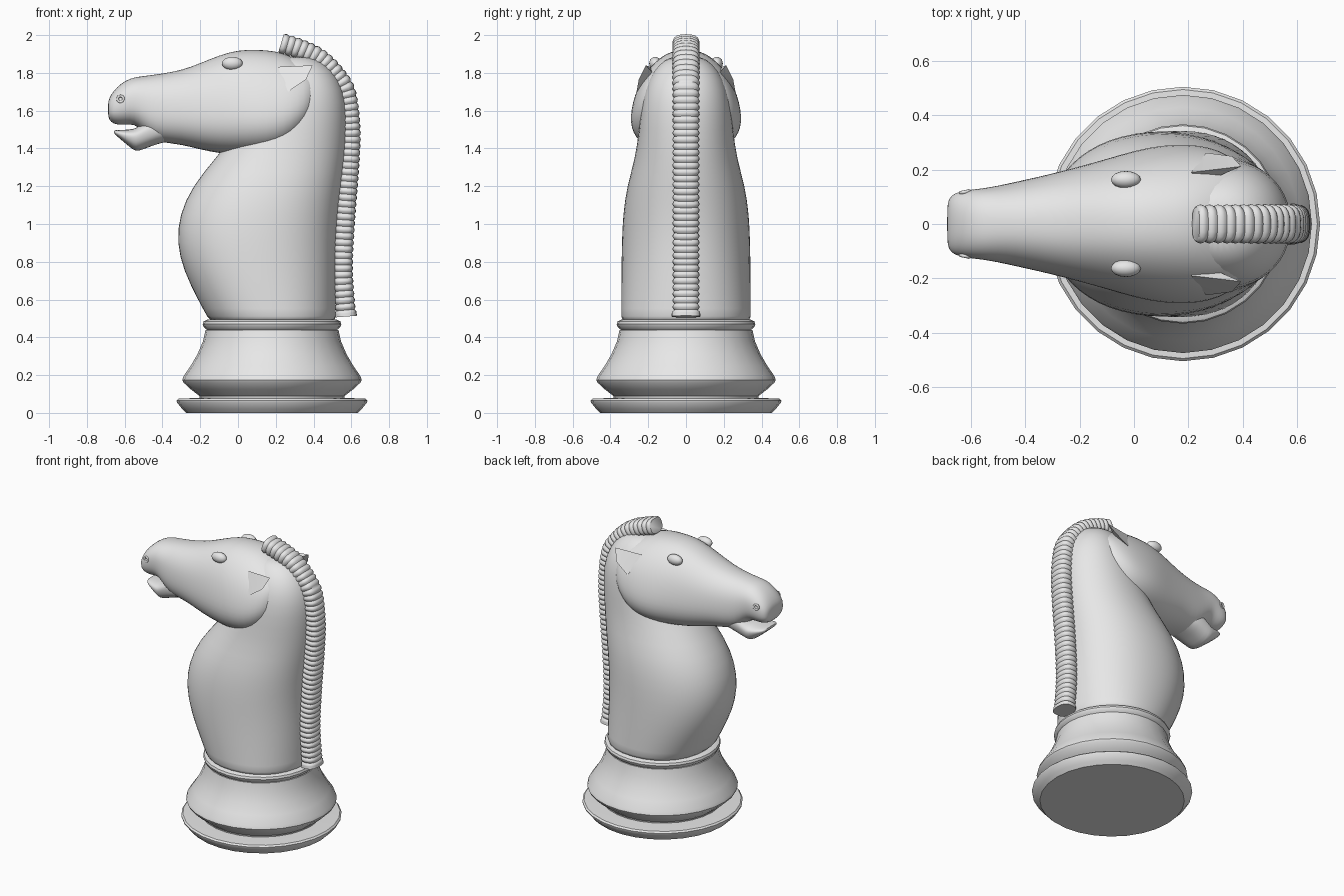
import bpy, bmesh, math
from mathutils import Vector

if "Cube" in bpy.data.objects:
    bpy.data.objects.remove(bpy.data.objects["Cube"], do_unlink=True)

grey = bpy.data.materials.new("plain grey")
grey.use_nodes = True
grey.diffuse_color = (0.8, 0.8, 0.8, 1)
grey.node_tree.nodes["Principled BSDF"].inputs["Base Color"].default_value = (0.8, 0.8, 0.8, 1)


def finish(bm, name, angle=40, subdiv=0):
    bmesh.ops.recalc_face_normals(bm, faces=bm.faces)
    mesh = bpy.data.meshes.new(name)
    bm.to_mesh(mesh)
    bm.free()
    mesh.materials.append(grey)
    ob = bpy.data.objects.new(name, mesh)
    bpy.context.collection.objects.link(ob)
    if subdiv:
        mod = ob.modifiers.new("smooth", 'SUBSURF')
        mod.levels = mod.render_levels = subdiv
    bpy.ops.object.select_all(action='DESELECT')
    ob.select_set(True)
    bpy.context.view_layer.objects.active = ob
    bpy.ops.object.shade_smooth_by_angle(angle=math.radians(angle))
    return ob


def loft(name, rings, angle=40, subdiv=0):
    """Skin a list of equal rings and cap both ends."""
    bm = bmesh.new()
    rows = [[bm.verts.new(p) for p in ring] for ring in rings]
    n = len(rows[0])
    for a, b in zip(rows, rows[1:]):
        for i in range(n):
            j = (i + 1) % n
            bm.faces.new((a[i], a[j], b[j], b[i]))
    bm.faces.new(rows[0])
    bm.faces.new(rows[-1])
    return finish(bm, name, angle, subdiv)


def oval(n, e=1.0):
    """Unit superellipse; smaller e is squarer."""
    pts = []
    for i in range(n):
        t = math.tau * i / n
        c, s = math.cos(t), math.sin(t)
        pts.append((math.copysign(abs(c) ** e, c), math.copysign(abs(s) ** e, s)))
    return pts


# Turned base
CX = 0.18


def lathe(name, profile, n=28):
    loft(name, [[(CX + r * c, r * s, z) for c, s in oval(n)] for r, z in profile], 35)


lathe("base_plate", [(0.455, 0), (0.475, 0.02), (0.503, 0.055), (0.505, 0.065),
                     (0.495, 0.075), (0.38, 0.08)])
lathe("base_body", [(0.38, 0.07), (0.385, 0.09), (0.43, 0.125), (0.468, 0.16), (0.475, 0.175),
                    (0.468, 0.195), (0.43, 0.25), (0.395, 0.31), (0.365, 0.38), (0.352, 0.44)])
lathe("base_collar", [(0.345, 0.44), (0.362, 0.455), (0.367, 0.47), (0.362, 0.485), (0.34, 0.495)])

# Neck: height, front x, back x, half width
neck = [(0.47, -0.14, 0.52, 0.345), (0.5, -0.16, 0.52, 0.345), (0.6, -0.215, 0.52, 0.345),
        (0.75, -0.29, 0.52, 0.344), (0.9, -0.328, 0.52, 0.342), (1.05, -0.313, 0.53, 0.336),
        (1.2, -0.245, 0.55, 0.315), (1.35, -0.12, 0.57, 0.27), (1.5, 0.0, 0.58, 0.25),
        (1.65, 0.08, 0.58, 0.235), (1.77, 0.13, 0.54, 0.2), (1.85, 0.18, 0.47, 0.14),
        (1.89, 0.22, 0.39, 0.08)]
loft("neck", [[((f + b) / 2 + (b - f) / 2 * c, w * s, z) for c, s in oval(28, 0.93)]
              for z, f, b, w in neck], 60, 1)


# Head and jaw: x, bottom z, top z, half width, how much wider the lower side is
def head_loft(name, sections, e):
    loft(name, [[(x, w * c * (1 - k * s), (lo + hi) / 2 + (hi - lo) / 2 * s)
                 for c, s in oval(28, e)] for x, lo, hi, w, k in sections], 60, 1)


head_loft("head", [
    (-0.688, 1.58, 1.64, 0.06, 0), (-0.683, 1.55, 1.665, 0.095, 0), (-0.66, 1.53, 1.705, 0.115, 0),
    (-0.62, 1.523, 1.745, 0.125, 0), (-0.57, 1.528, 1.772, 0.13, 0), (-0.53, 1.52, 1.78, 0.136, 0.02),
    (-0.47, 1.45, 1.788, 0.148, 0.05), (-0.4, 1.43, 1.797, 0.163, 0.08), (-0.3, 1.42, 1.815, 0.185, 0.1),
    (-0.2, 1.393, 1.852, 0.21, 0.14), (-0.1, 1.373, 1.895, 0.235, 0.18), (0.0, 1.365, 1.923, 0.262, 0.22),
    (0.1, 1.362, 1.925, 0.28, 0.25), (0.2, 1.372, 1.918, 0.283, 0.25), (0.28, 1.41, 1.89, 0.275, 0.22),
    (0.35, 1.475, 1.855, 0.25, 0.16), (0.4, 1.55, 1.82, 0.21, 0.08), (0.42, 1.62, 1.77, 0.14, 0)], 0.85)
head_loft("lower_jaw", [
    (-0.656, 1.48, 1.495, 0.06, 0), (-0.645, 1.468, 1.498, 0.08, 0), (-0.6, 1.43, 1.498, 0.1, -0.1),
    (-0.55, 1.388, 1.503, 0.112, -0.15), (-0.53, 1.384, 1.515, 0.116, -0.15),
    (-0.47, 1.408, 1.56, 0.125, -0.1), (-0.4, 1.432, 1.6, 0.13, 0), (-0.3, 1.45, 1.6, 0.1, 0)], 0.8)

# Paired ears, brows and nostrils
for side, word in ((1, "left"), (-1, "right")):
    bm = bmesh.new()
    top, tip, edge, low, dent, root = [bm.verts.new((x, side * y, z)) for x, y, z in (
        (0.21, 0.19, 1.832), (0.395, 0.212, 1.84), (0.36, 0.25, 1.765),
        (0.265, 0.262, 1.70), (0.3, 0.225, 1.79), (0.25, 0.15, 1.77))]
    for f in ((top, dent, tip), (tip, dent, edge), (edge, dent, low), (low, dent, top),
              (top, tip, root), (tip, edge, root), (edge, low, root), (top, root, low)):
        bm.faces.new(f)
    finish(bm, word + "_ear", 50)

    bm = bmesh.new()
    bmesh.ops.create_uvsphere(bm, u_segments=16, v_segments=10, radius=1)
    for v in bm.verts:
        v.co = Vector((-0.03 + 0.055 * v.co.x, side * (0.163 + 0.032 * v.co.y), 1.85 + 0.035 * v.co.z))
    finish(bm, word + "_brow", 60)

    bpy.ops.mesh.primitive_torus_add(location=(-0.622, side * 0.118, 1.662), major_segments=16,
                                     minor_segments=8, major_radius=0.016, minor_radius=0.007,
                                     rotation=(math.pi / 2, 0, side * 0.2))
    ring = bpy.context.object
    ring.name = word + "_nostril"
    ring.data.materials.append(grey)
    bpy.ops.object.shade_smooth_by_angle(angle=math.radians(60))

# Ribbed mane swept down the back of the neck
path = [Vector((x, 0, z)) for x, z in (
    (0.228, 1.957), (0.33, 1.925), (0.43, 1.875), (0.515, 1.79), (0.572, 1.69), (0.595, 1.5),
    (0.588, 1.3), (0.565, 1.0), (0.555, 0.75), (0.572, 0.51))]
dense = []
for i in range(len(path) - 1):
    p0, p1, p2, p3 = (path[max(0, min(len(path) - 1, i + k))] for k in (-1, 0, 1, 2))
    for j in range(20):
        t = j / 20
        dense.append(0.5 * (2 * p1 + (p2 - p0) * t + (2 * p0 - 5 * p1 + 4 * p2 - p3) * t * t
                            + (3 * p1 - p0 - 3 * p2 + p3) * t ** 3))
dense.append(path[-1])
lengths = [0]
for a, b in zip(dense, dense[1:]):
    lengths.append(lengths[-1] + (b - a).length)


def along(d):
    for i in range(len(dense) - 1):
        if d <= lengths[i + 1]:
            t = (d - lengths[i]) / (lengths[i + 1] - lengths[i])
            return dense[i].lerp(dense[i + 1], t), (dense[i + 1] - dense[i]).normalized()
    return dense[-1], (dense[-1] - dense[-2]).normalized()


RIBS = 48
swell = (0.89, 0.99, 1.03, 0.99)
rings = []
for i in range(RIBS * 4 + 1):
    centre, tangent = along(lengths[-1] * i / (RIBS * 4))
    out = Vector((-tangent.z, 0, tangent.x))
    f = swell[i % 4]
    if i > RIBS * 4 - 4:
        f = 1.05 + 0.05 * (i - RIBS * 4 + 4) / 4
    rings.append([centre + out * (0.053 * f * s) + Vector((0, 0.07 * f * c, 0))
                  for c, s in oval(20, 0.75)])
loft("mane", rings, 50)
